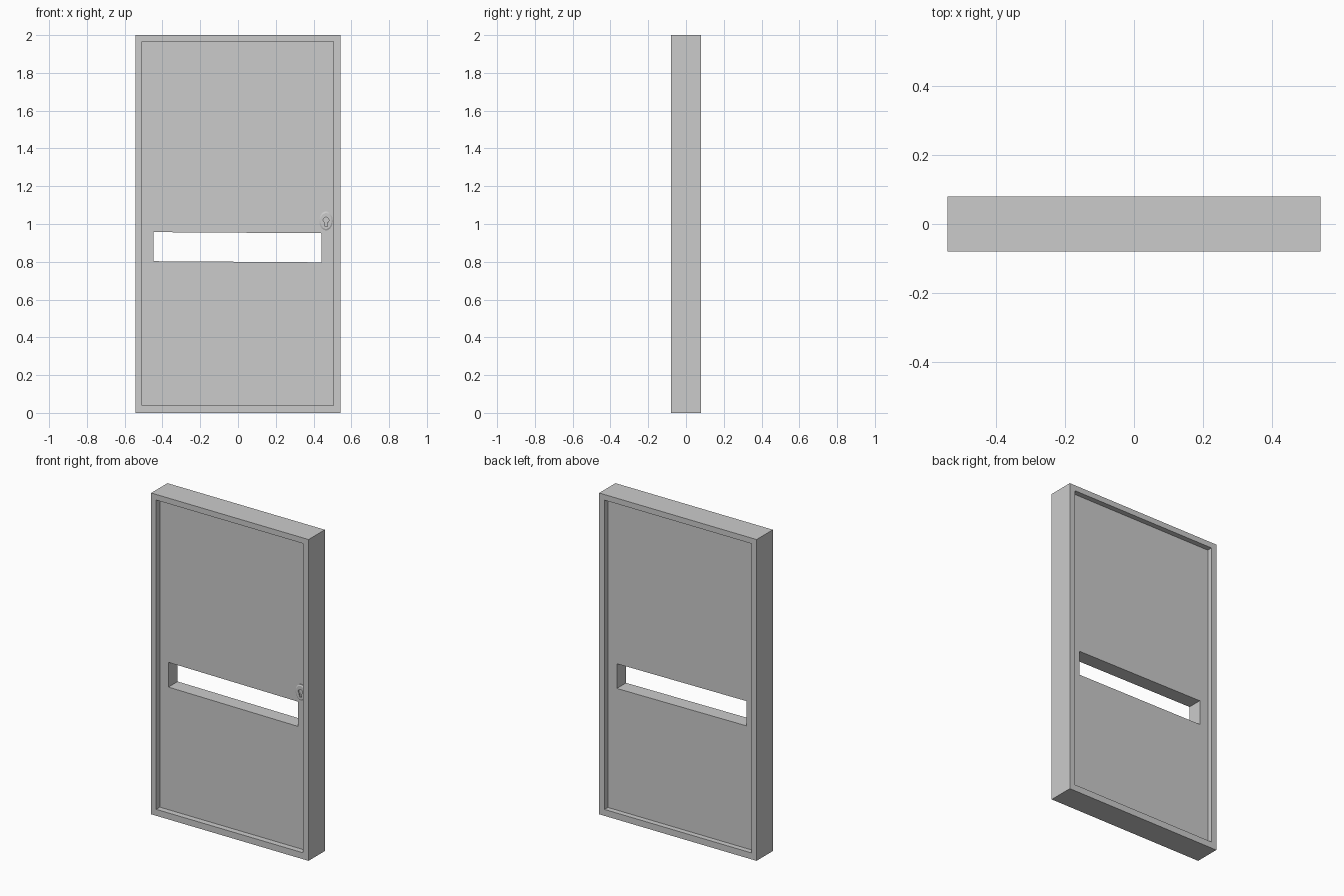
import bpy, bmesh, math

if "Cube" in bpy.data.objects:
    bpy.data.objects.remove(bpy.data.objects["Cube"])


def lofted_ring(name, loops):
    """Joins matching (x, y, z) loops one after another and closes back to the first."""
    bm = bmesh.new()
    rings = [[bm.verts.new(p) for p in loop] for loop in loops]
    n = len(rings[0])
    for a, b in zip(rings, rings[1:] + rings[:1]):
        for i in range(n):
            j = (i + 1) % n
            bm.faces.new((a[i], a[j], b[j], b[i]))
    bmesh.ops.recalc_face_normals(bm, faces=bm.faces)
    mesh = bpy.data.meshes.new(name)
    bm.to_mesh(mesh)
    bm.free()
    obj = bpy.data.objects.new(name, mesh)
    bpy.context.collection.objects.link(obj)
    return obj


def at(points, y):
    return [(x, y, z) for x, z in points]


def rect(x0, x1, z0, z1):
    return [(x0, z0), (x1, z0), (x1, z1), (x0, z1)]


def slab_with_hole(name, outer, hole, y0, y1):
    return lofted_ring(name, [at(outer, y0), at(hole, y0), at(hole, y1), at(outer, y1)])


FRONT, BACK = -0.044, 0.047

# Outer door frame
inner = rect(-0.507, 0.505, 0.04, 1.965)
slab_with_hole("door_frame", rect(-0.542, 0.542, 0, 2), inner, -0.08, 0.08)

# Recessed door panel with a slightly skewed viewing slot
slot = [(-0.448, 0.803), (0.443, 0.797), (0.443, 0.951), (-0.448, 0.957)]
slab_with_hole("door_panel", inner, slot, FRONT, BACK)

# Oval lock plate with a keyhole
SEG, CX, CZ = 32, 0.466, 1.016


def oval(rx, rz):
    return [(CX + rx * math.sin(2 * math.pi * i / SEG),
             CZ + rz * math.cos(2 * math.pi * i / SEG)) for i in range(SEG)]


def keyhole():
    pts = []
    for i in range(SEG):
        a = 2 * math.pi * i / SEG
        s, c = math.sin(a), math.cos(a)
        r = 0.015
        if c < -0.8:
            r = min(0.008 / max(abs(s), 1e-6), 0.033 / -c)
        pts.append((CX + r * s, CZ + 0.005 + r * c))
    return pts


lofted_ring("lock_plate", [
    at(oval(0.036, 0.050), FRONT + 0.001),
    at(oval(0.036, 0.050), FRONT - 0.004),
    at(oval(0.029, 0.042), FRONT - 0.008),
    at(keyhole(), FRONT - 0.008),
    at(keyhole(), FRONT + 0.001),
])
